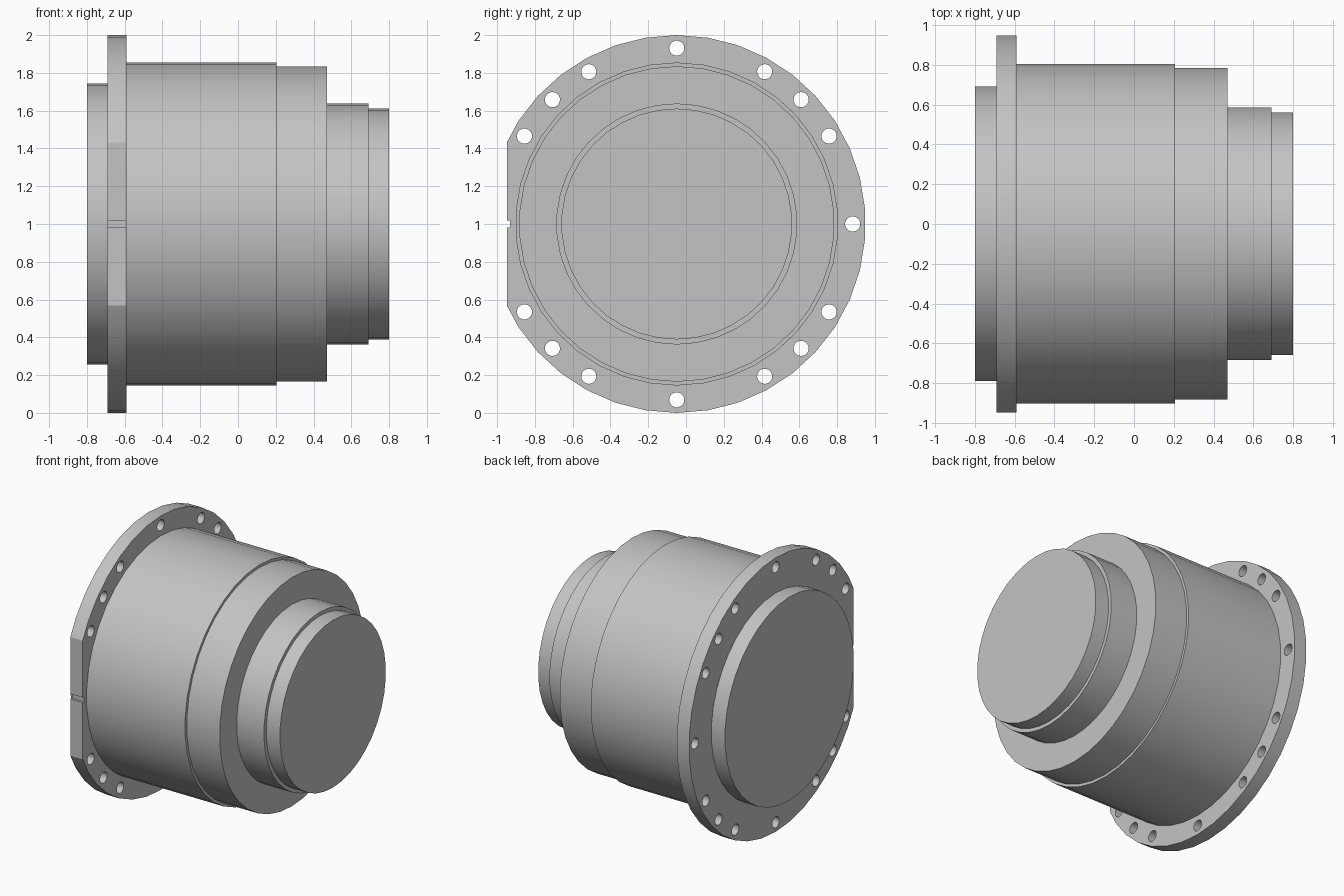
import bpy
import bmesh
from math import sin, cos, radians, tau
from mathutils import Vector, Matrix

if "Cube" in bpy.data.objects:
    bpy.data.objects.remove(bpy.data.objects["Cube"], do_unlink=True)

AXIS_Y, AXIS_Z = -0.049, 1.0   # centre line, running along x
SIDES = 38
FLAT_Y = -0.948
FLANGE = (-0.69, -0.59)

metal = bpy.data.materials.new("plain grey")
metal.use_nodes = True
grey = (0.55, 0.55, 0.55, 1)
metal.diffuse_color = grey
metal.node_tree.nodes["Principled BSDF"].inputs["Base Color"].default_value = grey


def add_disc(bm, x0, x1, radius, sides=SIDES, y=AXIS_Y, z=AXIS_Z):
    """Closed cylinder along x, with a corner at the top."""
    angles = [tau * i / sides for i in range(sides)]
    ring = [bm.verts.new((x0, y + radius * sin(a), z + radius * cos(a))) for a in angles]
    cap = bm.faces.new(ring)
    ends = bmesh.ops.extrude_face_region(bm, geom=[cap], use_keep_orig=True)["geom"]
    moved = [v for v in ends if isinstance(v, bmesh.types.BMVert)]
    bmesh.ops.translate(bm, verts=moved, vec=(x1 - x0, 0, 0))


def make_object(name, bm):
    bmesh.ops.recalc_face_normals(bm, faces=bm.faces)
    mesh = bpy.data.meshes.new(name)
    bm.to_mesh(mesh)
    bm.free()
    mesh.materials.append(metal)
    obj = bpy.data.objects.new(name, mesh)
    bpy.context.collection.objects.link(obj)
    return obj


def activate(obj):
    bpy.ops.object.select_all(action="DESELECT")
    obj.select_set(True)
    bpy.context.view_layer.objects.active = obj


def smooth(obj):
    activate(obj)
    bpy.ops.object.shade_smooth_by_angle(angle=radians(20))


# Stepped round body; each part runs slightly into its wider neighbour
for name, x0, x1, radius in (
    ("rear_boss", -0.80, -0.67, 0.743),
    ("main_barrel", -0.61, 0.205, 0.855),
    ("barrel_step", 0.18, 0.47, 0.835),
    ("nose", 0.45, 0.69, 0.638),
    ("nose_cap", 0.67, 0.80, 0.611),
):
    bm = bmesh.new()
    add_disc(bm, x0, x1, radius)
    smooth(make_object(name, bm))

# Mounting flange, trimmed flat at the front
bm = bmesh.new()
add_disc(bm, *FLANGE, 1.0)
bmesh.ops.bisect_plane(bm, geom=bm.verts[:] + bm.edges[:] + bm.faces[:],
                       plane_co=(0, FLAT_Y, 0), plane_no=(0, -1, 0), clear_outer=True)
bmesh.ops.holes_fill(bm, edges=[e for e in bm.edges if e.is_boundary])
flange = make_object("mounting_flange", bm)

# Bolt holes and the small locating notch in the flat
bm = bmesh.new()
for degrees in (0, 30, 45, 60, 90, 120, 135, 150, 180, 210, 225, 240, 300, 315, 330):
    a = radians(degrees)
    add_disc(bm, FLANGE[0] - 0.1, FLANGE[1] + 0.1, 0.04, 24,
             AXIS_Y + 0.931 * sin(a), AXIS_Z + 0.931 * cos(a))
centre = Vector((sum(FLANGE) / 2, FLAT_Y - 0.033, AXIS_Z))
bmesh.ops.create_cube(bm, size=1, matrix=Matrix.Translation(centre)
                      @ Matrix.Diagonal((0.3, 0.1, 0.036, 1)))
cutter = make_object("flange_cutter", bm)
cutter.hide_render = True

cut = flange.modifiers.new("holes", "BOOLEAN")
cut.operation = "DIFFERENCE"
cut.solver = "EXACT"
cut.object = cutter
activate(flange)
bpy.ops.object.modifier_apply(modifier=cut.name)
bpy.data.objects.remove(cutter, do_unlink=True)
smooth(flange)
